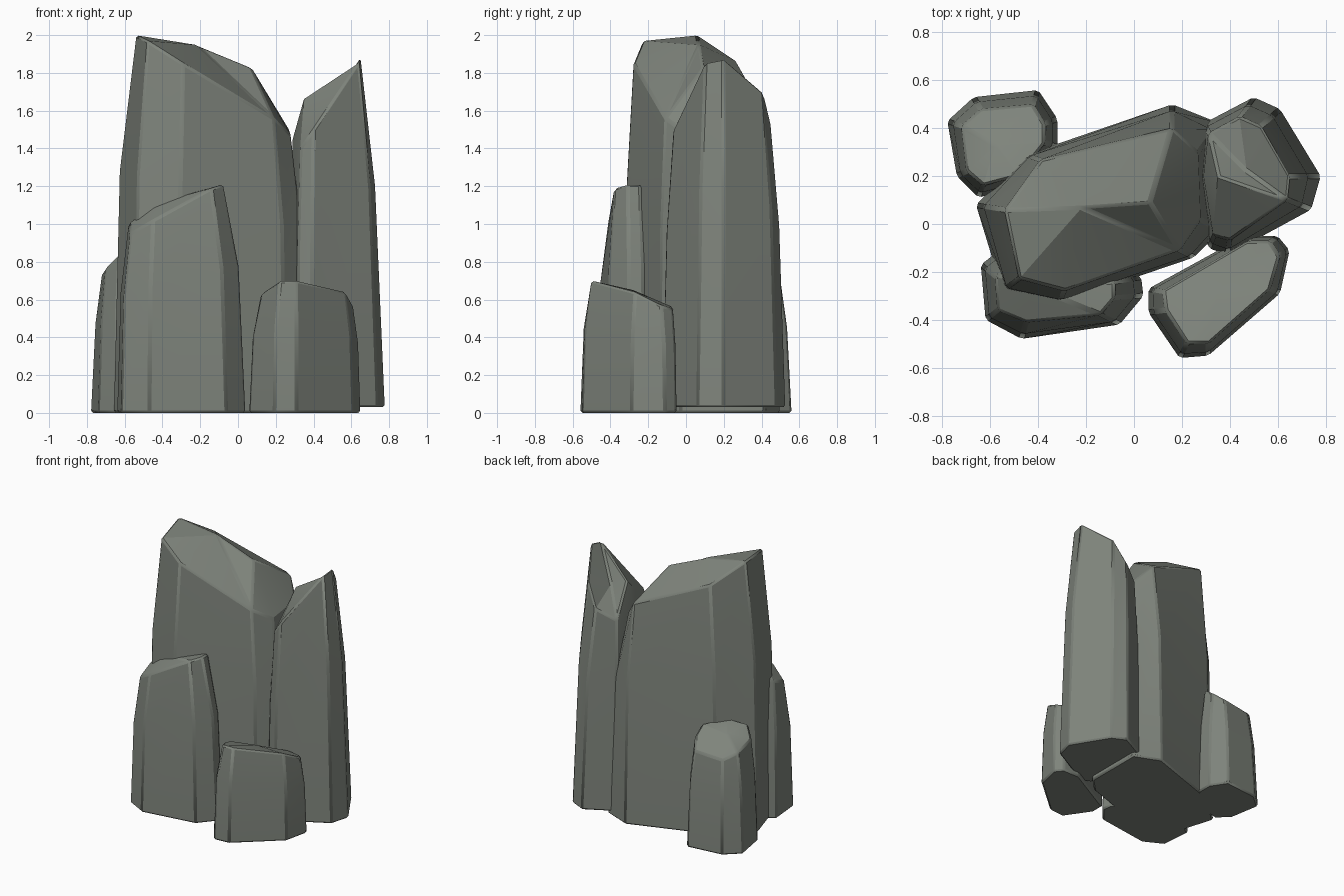
import bpy
import bmesh
import math
from mathutils import Vector

cube = bpy.data.objects.get("Cube")
if cube:
    bpy.data.objects.remove(cube, do_unlink=True)

# One sage grey stone material
stone = bpy.data.materials.new("sage_grey_stone")
stone.use_nodes = True
colour = (0.21, 0.23, 0.20, 1)
stone.diffuse_color = colour
shader = next(n for n in stone.node_tree.nodes if n.type == 'BSDF_PRINCIPLED')
shader.inputs["Base Color"].default_value = colour
shader.inputs["Roughness"].default_value = 0.9

SHOULDER = 0.64  # height of the shoulder ring as a share of the rim height


def make_column(name, foot, rim, peaks, taper, floor=0.0):
    """Column with a foot outline, a shoulder ring, a sloping rim and faceted top."""
    bm = bmesh.new()
    low = [Vector((x, y, floor)) for x, y in foot]
    high = [Vector(p) for p in rim]
    middle = []
    for a, b in zip(low, high):
        point = a.lerp(b, taper)
        point.z = b.z * SHOULDER
        middle.append(point)
    rings = [[bm.verts.new(p) for p in ring] for ring in (low, middle, high)]
    tips = [bm.verts.new(p) for p in peaks]
    count = len(foot)

    # Walls between the rings
    for lower, upper in zip(rings, rings[1:]):
        for i in range(count):
            j = (i + 1) % count
            bm.faces.new((lower[i], lower[j], upper[j], upper[i]))
    bm.faces.new(rings[0][::-1])

    # Top facets, each rim edge running to its nearest peak
    def nearest(vert):
        return min(tips, key=lambda t: (t.co.xy - vert.co.xy).length)

    top = rings[-1]
    for i in range(count):
        a, b = top[i], top[(i + 1) % count]
        tip_a, tip_b = nearest(a), nearest(b)
        bm.faces.new((a, b, tip_a))
        if tip_a is not tip_b:
            bm.faces.new((b, tip_b, tip_a))

    bmesh.ops.recalc_face_normals(bm, faces=bm.faces[:])
    mesh = bpy.data.meshes.new(name)
    bm.to_mesh(mesh)
    bm.free()
    mesh.materials.append(stone)
    column = bpy.data.objects.new(name, mesh)
    bpy.context.collection.objects.link(column)

    # Worn edges
    bevel = column.modifiers.new("worn_edges", 'BEVEL')
    bevel.width = 0.012
    bevel.segments = 1
    bevel.limit_method = 'ANGLE'
    bevel.angle_limit = math.radians(25)

    bpy.ops.object.select_all(action='DESELECT')
    column.select_set(True)
    bpy.context.view_layer.objects.active = column
    bpy.ops.object.shade_smooth_by_angle(angle=math.radians(20))
    return column


# Tall central column
make_column(
    "main_column",
    [(-.66, .08), (-.55, -.28), (-.31, -.33), (.25, -.14),
     (.36, -.03), (.36, .42), (.16, .5), (-.45, .29)],
    [(-.54, .06, 2), (-.48, -.23, 1.97), (-.29, -.28, 1.85), (.19, -.11, 1.56),
     (.28, .02, 1.47), (.27, .3, 1.5), (.16, .4, 1.63), (-.39, .27, 1.86)],
    [(-.22, .07, 1.95), (.07, .09, 1.83)], .26)

# Split-topped column on the +x side, lifted slightly off the ground
make_column(
    "side_column",
    [(.5, .53), (.29, .42), (.25, .2), (.31, -.1),
     (.39, -.13), (.74, .06), (.78, .2), (.61, .48)],
    [(.44, .45, 1.53), (.31, .38, 1.45), (.29, .2, 1.45), (.33, -.05, 1.4),
     (.4, -.07, 1.5), (.64, .1, 1.86), (.65, .2, 1.88), (.53, .41, 1.7)],
    [(.35, .2, 1.67), (.47, .22, 1.62)], .4, .03)

# Low front stone on the +x side
make_column(
    "front_low_stone",
    [(.19, -.56), (.31, -.55), (.61, -.29), (.65, -.11),
     (.6, -.05), (.46, -.05), (.06, -.27), (.06, -.37)],
    [(.22, -.5, .7), (.31, -.5, .7), (.57, -.27, .64), (.61, -.13, .57),
     (.57, -.07, .55), (.48, -.07, .56), (.12, -.28, .62), (.13, -.36, .64)],
    [(.35, -.28, .65)], .3)

# Medium front stone on the -x side
make_column(
    "front_medium_stone",
    [(-.64, -.17), (-.62, -.4), (-.47, -.48), (-.06, -.42),
     (.04, -.3), (.03, -.22), (-.1, -.15), (-.55, -.1)],
    [(-.58, -.22, 1), (-.57, -.36, .95), (-.45, -.41, 1.02), (-.14, -.38, 1.19),
     (-.08, -.31, 1.21), (-.08, -.24, 1.21), (-.15, -.18, 1.15), (-.5, -.15, 1.05)],
    [(-.43, -.26, 1.11)], .3)

# Back stone on the -x side
make_column(
    "back_stone",
    [(-.78, .43), (-.74, .2), (-.65, .11), (-.5, .15),
     (-.32, .32), (-.32, .44), (-.4, .56), (-.67, .53)],
    [(-.72, .41, .74), (-.7, .22, .77), (-.63, .16, .84), (-.48, .2, .86),
     (-.37, .34, .84), (-.37, .42, .78), (-.42, .5, .71), (-.64, .48, .69)],
    [(-.58, .33, .81)], .4)
